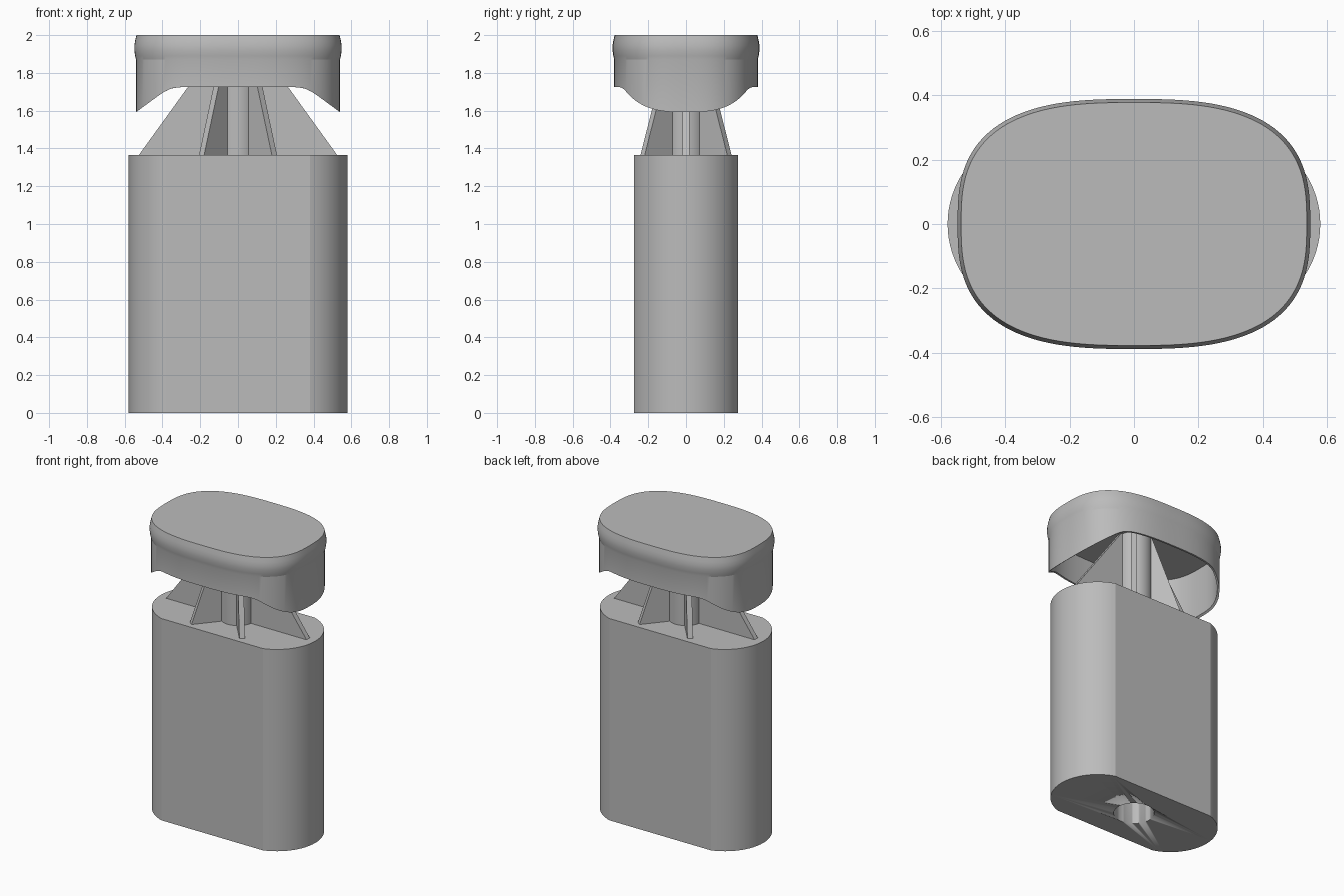
import bpy, bmesh, math
from math import cos, sin, pi

cube = bpy.data.objects.get("Cube")
if cube:
    bpy.data.objects.remove(cube, do_unlink=True)

BODY_TOP, CEILING, POST_R = 1.365, 1.93, 0.11

grey = bpy.data.materials.new("plain grey")
grey.use_nodes = True
grey.diffuse_color = (0.5, 0.5, 0.5, 1)
grey.node_tree.nodes["Principled BSDF"].inputs["Base Color"].default_value = (0.5, 0.5, 0.5, 1)


def loft(name, rings, smooth=True):
    """Skin equal-length rings of points and close both ends."""
    bm = bmesh.new()
    loops = [[bm.verts.new(p) for p in ring] for ring in rings]
    n = len(loops[0])
    for a, b in zip(loops, loops[1:]):
        for i in range(n):
            j = (i + 1) % n
            bm.faces.new((a[i], a[j], b[j], b[i]))
    bm.faces.new(loops[0][::-1])
    bm.faces.new(loops[-1])
    bmesh.ops.recalc_face_normals(bm, faces=bm.faces)
    mesh = bpy.data.meshes.new(name)
    bm.to_mesh(mesh)
    bm.free()
    mesh.materials.append(grey)
    obj = bpy.data.objects.new(name, mesh)
    bpy.context.collection.objects.link(obj)
    bpy.ops.object.select_all(action="DESELECT")
    obj.select_set(True)
    bpy.context.view_layer.objects.active = obj
    if smooth:
        bpy.ops.object.shade_smooth_by_angle(angle=math.radians(15))
    return obj


def prism(name, outline, z0, z1, smooth=True):
    return loft(name, [[(x, y, z) for x, y in outline] for z in (z0, z1)], smooth)


def circle(r, n=64):
    return [(r * cos(2 * pi * i / n), r * sin(2 * pi * i / n)) for i in range(n)]


# Body: flat sides with bowed ends that meet them at a soft crease
half_len, half_flat, half_wid = 0.58, 0.38, 0.275
bow = half_len - half_flat
radius = (bow ** 2 + half_wid ** 2) / (2 * bow)
sweep = math.asin(half_wid / radius)
end = [(half_len - radius + radius * cos(t), radius * sin(t))
       for t in (sweep * (i / 16 - 1) for i in range(33))]
body = prism("body", end + [(-x, -y) for x, y in end], 0, BODY_TOP)

# Blind socket bored into the underside
cutter = prism("socket_cutter", circle(0.125), -0.1, 1.2)
cutter.hide_render = True
bore = body.modifiers.new("socket", "BOOLEAN")
bore.object = cutter
bore.solver = "EXACT"
bpy.context.view_layer.objects.active = body
bpy.ops.object.modifier_apply(modifier="socket")
bpy.data.objects.remove(cutter, do_unlink=True)

# Central post
prism("post", circle(POST_R), BODY_TOP - 0.01, CEILING + 0.01)


# Tapered fins around the post
def fin(name, angle, reach, half_thick=0.0175):
    side = [(0.05, BODY_TOP - 0.005), (reach, BODY_TOP),
            (POST_R, CEILING + 0.01), (0.05, CEILING + 0.01)]
    c, s = cos(angle), sin(angle)
    loft(name, [[(r * c - t * s, r * s + t * c, z) for r, z in side]
                for t in (-half_thick, half_thick)], smooth=False)


slant = math.radians(50)
fin("left_fin", 0, 0.525)
fin("right_fin", pi, 0.525)
for name, a in (("back_left_fin", slant), ("back_right_fin", pi - slant),
                ("front_right_fin", pi + slant), ("front_left_fin", -slant)):
    fin(name, a, 0.30)


# Cap: hollow rounded-rectangle shell, skirt dropping toward both ends
def cap_ring(offset, height, n=128, power=2.8):
    ring = []
    for i in range(n):
        t = 2 * pi * (i + 0.5) / n
        x = math.copysign(abs(cos(t)) ** (2 / power), cos(t)) * (0.54 + offset)
        y = math.copysign(abs(sin(t)) ** (2 / power), sin(t)) * (0.38 + offset)
        ring.append((x, y, height(x) if callable(height) else height))
    return ring


def skirt_edge(x):
    soft = 0.02
    return 1.725 - 0.74 * soft * math.log(1 + math.exp((abs(x) - 0.36) / soft))


profile = [(-0.012, CEILING), (-0.012, skirt_edge), (0, skirt_edge), (0, 1.87),
           (0.005, 1.89), (0.009, 1.92), (0.009, 1.945), (0.005, 1.97), (-0.002, 2.0)]
loft("cap", [cap_ring(o, z) for o, z in profile])
